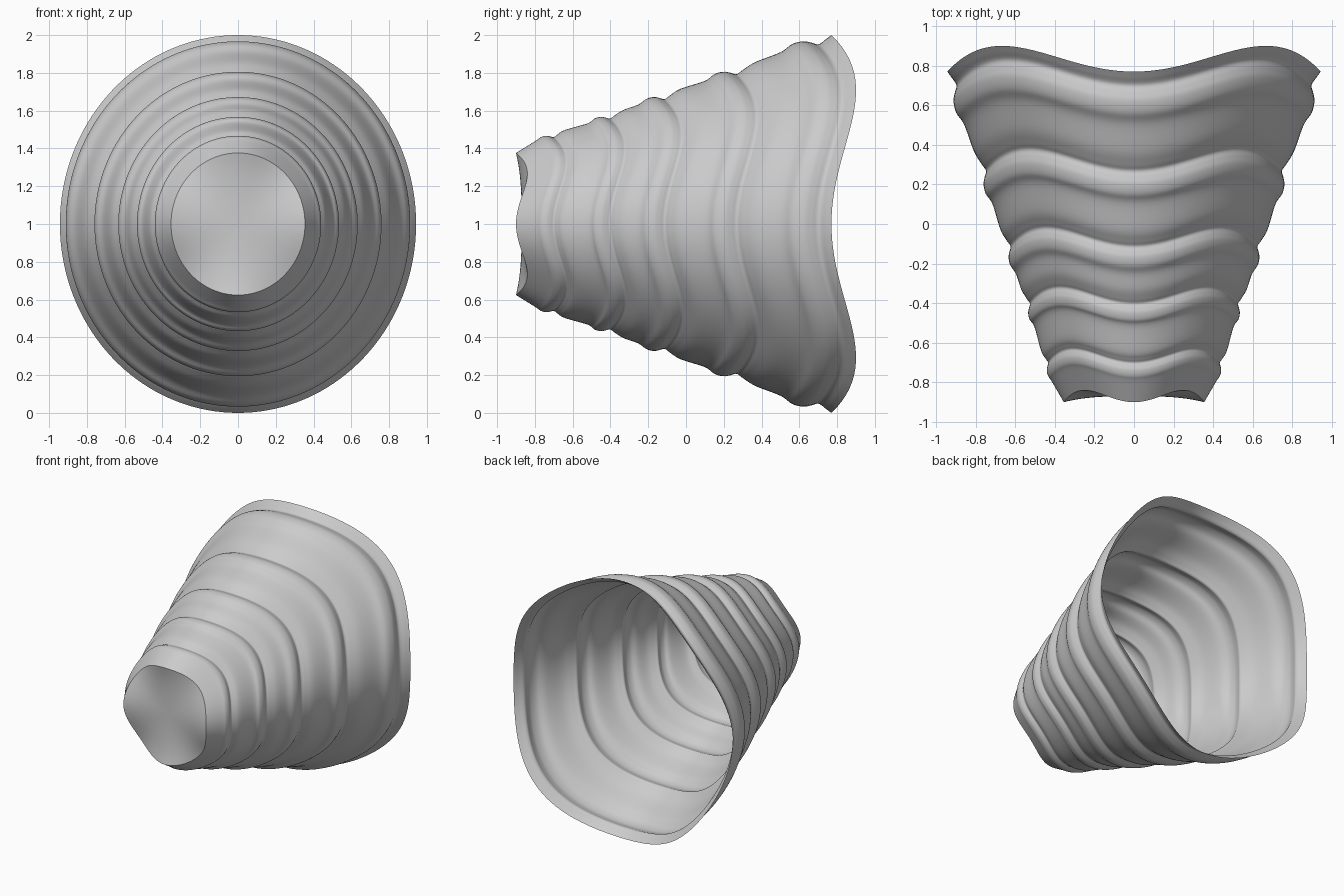
import bpy
import bmesh
import math
from mathutils import Vector

SEGMENTS = 144
X_SCALE = 0.943

cube = bpy.data.objects.get("Cube")
if cube:
    bpy.data.objects.remove(cube, do_unlink=True)

grey = bpy.data.materials.new("plain grey")
grey.use_nodes = True
colour = (0.6, 0.6, 0.6, 1)
grey.diffuse_color = colour
grey.node_tree.nodes["Principled BSDF"].inputs["Base Color"].default_value = colour


def wave(y):
    """Depth of the four-fold ripple, growing toward the wide end."""
    return 0.06 + 0.07 * (y + 0.9) / 1.67


def smooth_path(points, steps=5):
    """Catmull-Rom curve through the profile points."""
    pts = [Vector(p) for p in points]
    pts = [2 * pts[0] - pts[1]] + pts + [2 * pts[-1] - pts[-2]]
    path = []
    for a, b, c, d in zip(pts, pts[1:], pts[2:], pts[3:]):
        for k in range(steps):
            t = k / steps
            path.append(0.5 * (2 * b + (c - a) * t + (2 * a - 5 * b + 4 * c - d) * t ** 2
                               + (3 * b - a - 3 * c + d) * t ** 3))
    path.append(pts[-2])
    return path


def add_ring(bm, radius, y, ripple):
    ring = []
    for i in range(SEGMENTS):
        a = math.tau * i / SEGMENTS
        shift = ripple * (1 - math.cos(4 * a)) / 2
        ring.append(bm.verts.new((X_SCALE * radius * math.sin(a), y + shift,
                                  1 + radius * math.cos(a))))
    return ring


def bridge(bm, first, second):
    for i in range(SEGMENTS):
        j = (i + 1) % SEGMENTS
        bm.faces.new((first[i], first[j], second[j], second[i]))


def finish(bm, name):
    mesh = bpy.data.meshes.new(name)
    bm.to_mesh(mesh)
    bm.free()
    mesh.materials.append(grey)
    obj = bpy.data.objects.new(name, mesh)
    bpy.context.collection.objects.link(obj)
    bpy.ops.object.select_all(action="DESELECT")
    obj.select_set(True)
    bpy.context.view_layer.objects.active = obj
    bpy.ops.object.shade_smooth_by_angle(angle=math.radians(50))
    return obj


# Profile: a flared cone with five folded ridges, each scaled by its radius
fold = [(-0.125, -0.06), (-0.06, -0.015), (0, 0), (0.045, -0.007),
        (0.085, -0.016), (0.125, 0.012), (0.21, 0.065)]
ridges = [(-0.74, 0.467), (-0.45, 0.567), (-0.17, 0.672), (0.2, 0.806), (0.62, 0.967)]
profile = [(-0.9, 0.376)]
for y, r in ridges:
    profile += [(y + dy * r, r + dr * r) for dy, dr in fold if y + dy * r < 0.75]
profile.append((0.77, 1.0))

# Open flared shell
bm = bmesh.new()
rings = [add_ring(bm, p.y, p.x, wave(p.x)) for p in smooth_path(profile)]
for first, second in zip(rings, rings[1:]):
    bridge(bm, first, second)
finish(bm, "flared_shell")

# Rippled cap closing the narrow front end
bm = bmesh.new()
STEPS = 12
ripple = wave(-0.9)
cap_rings = []
for k in range(1, STEPS + 1):
    t = k / STEPS
    amount = ripple * t ** 3
    cap_rings.append(add_ring(bm, 0.376 * t, -0.9 + (ripple - amount) / 2, amount))
for first, second in zip(cap_rings, cap_rings[1:]):
    bridge(bm, second, first)
centre = bm.verts.new((0, -0.9 + ripple / 2, 1))
inner = cap_rings[0]
for i in range(SEGMENTS):
    bm.faces.new((centre, inner[i], inner[(i + 1) % SEGMENTS]))
bmesh.ops.recalc_face_normals(bm, faces=bm.faces)
if sum(f.normal.y for f in bm.faces) > 0:
    bmesh.ops.reverse_faces(bm, faces=bm.faces)
finish(bm, "front_cap")
